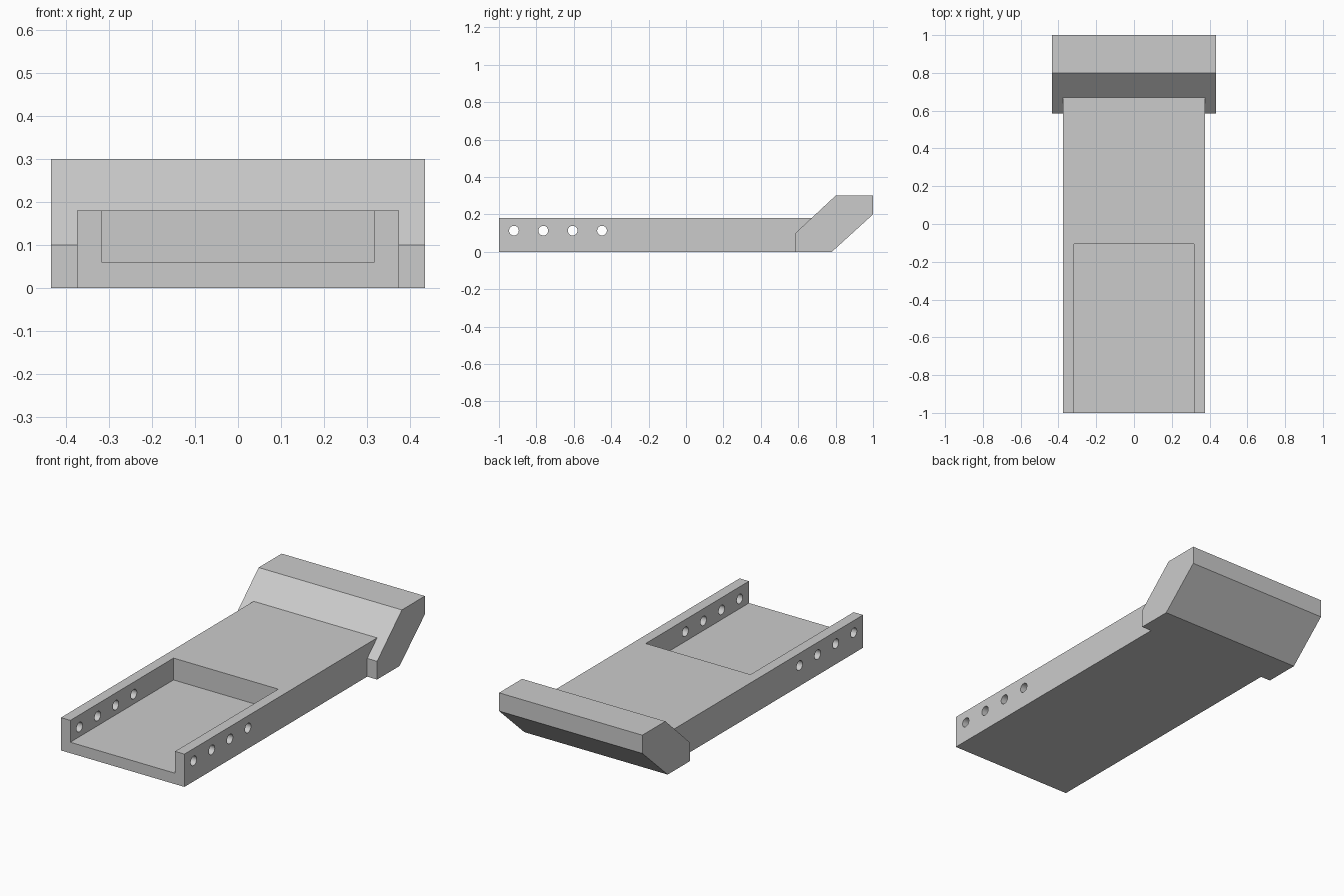
import bpy
import bmesh
from math import radians
from mathutils import Matrix

cube = bpy.data.objects.get("Cube")
if cube:
    bpy.data.objects.remove(cube, do_unlink=True)

GREY = (0.6, 0.6, 0.6, 1.0)
grey = bpy.data.materials.new("plain grey")
grey.use_nodes = True
grey.diffuse_color = GREY
grey.node_tree.nodes["Principled BSDF"].inputs["Base Color"].default_value = GREY


def add_object(name, bm):
    bmesh.ops.recalc_face_normals(bm, faces=bm.faces)
    mesh = bpy.data.meshes.new(name)
    bm.to_mesh(mesh)
    bm.free()
    mesh.materials.append(grey)
    obj = bpy.data.objects.new(name, mesh)
    bpy.context.collection.objects.link(obj)
    return obj


def extrude_profile(name, profile, half_width):
    """Sweep a (y, z) side profile across x, centred."""
    bm = bmesh.new()
    face = bm.faces.new([bm.verts.new((-half_width, y, z)) for y, z in profile])
    swept = bmesh.ops.extrude_face_region(bm, geom=[face])["geom"]
    verts = [v for v in swept if isinstance(v, bmesh.types.BMVert)]
    bmesh.ops.translate(bm, verts=verts, vec=(2 * half_width, 0, 0))
    return add_object(name, bm)


def block(name, half_width, y0, y1, z0, z1):
    return extrude_profile(name, [(y0, z0), (y1, z0), (y1, z1), (y0, z1)], half_width)


def combine(target, tool, operation):
    """Apply a boolean and discard the tool object."""
    tool.hide_render = True
    mod = target.modifiers.new(operation.lower(), 'BOOLEAN')
    mod.operation = operation
    mod.solver = 'EXACT'
    mod.object = tool
    bpy.context.view_layer.objects.active = target
    bpy.ops.object.modifier_apply(modifier=mod.name)
    bpy.data.objects.remove(tool, do_unlink=True)


# Long flat tray
tray = block("tray_with_raised_end", 0.375, -1.0, 0.70, 0.0, 0.18)

# Slanted end bar, wider than the tray
end_bar = extrude_profile(
    "end_bar",
    [(0.585, 0), (0.78, 0), (1, 0.2), (1, 0.3), (0.8, 0.3), (0.585, 0.1)],
    0.435)
combine(tray, end_bar, 'UNION')

# Open pocket at the front
combine(tray, block("pocket_cutter", 0.318, -1.1, -0.105, 0.06, 0.3), 'DIFFERENCE')

# Row of round holes through both side walls
bm = bmesh.new()
for i in range(4):
    place = Matrix.Translation((0, -0.92 + 0.157 * i, 0.113)) @ Matrix.Rotation(radians(90), 4, 'Y')
    bmesh.ops.create_cone(bm, cap_ends=True, segments=24, radius1=0.026,
                          radius2=0.026, depth=1, matrix=place)
combine(tray, add_object("hole_cutter", bm), 'DIFFERENCE')

# Round hole walls, crisp edges elsewhere
bpy.ops.object.select_all(action='DESELECT')
tray.select_set(True)
bpy.context.view_layer.objects.active = tray
bpy.ops.object.shade_smooth_by_angle(angle=radians(30))
